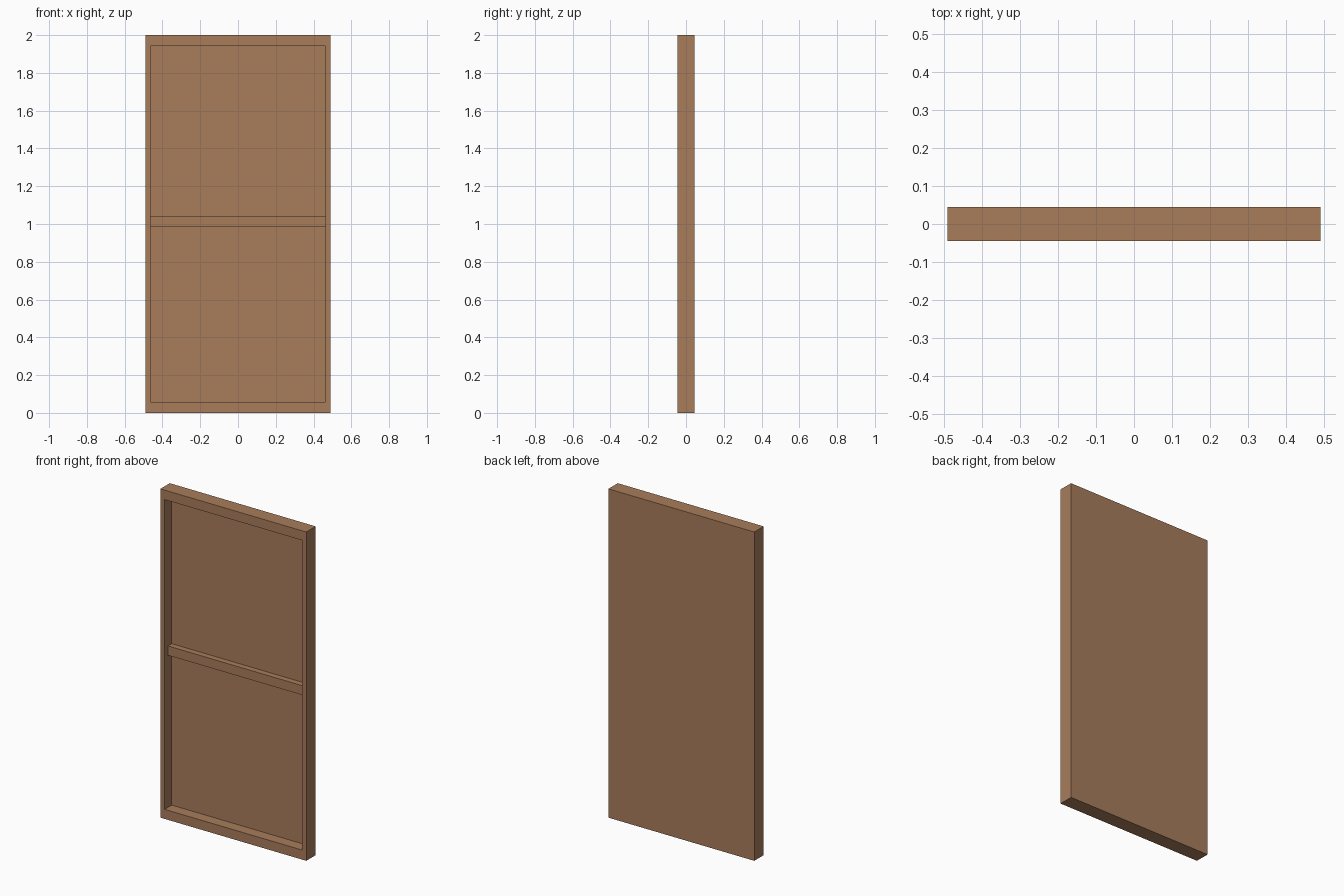
import bpy
import bmesh
from mathutils import Vector

cube = bpy.data.objects.get("Cube")
if cube:
    bpy.data.objects.remove(cube, do_unlink=True)

HALF_W, HALF_D, HEIGHT = 0.491, 0.045, 2.0
OPEN_X, MARGIN_Z = 0.462, 0.058      # opening half width, rail height
PANEL_Y = 0.023                      # front of the back panel
BAR_Y, BAR_LOW, BAR_TOP = -0.013, 0.983, 1.04

wood = bpy.data.materials.new("brown wood")
wood.use_nodes = True
colour = (0.392, 0.205, 0.105, 1)
wood.diffuse_color = colour
wood.node_tree.nodes["Principled BSDF"].inputs["Base Color"].default_value = colour


def box(bm, low, high):
    low, high = Vector(low), Vector(high)
    verts = bmesh.ops.create_cube(bm, size=1)["verts"]
    for v in verts:
        v.co = (low + high) / 2 + v.co * (high - low)


def add_object(name, bm):
    mesh = bpy.data.meshes.new(name)
    bm.to_mesh(mesh)
    bm.free()
    mesh.materials.append(wood)
    obj = bpy.data.objects.new(name, mesh)
    bpy.context.collection.objects.link(obj)
    return obj


# Shallow case: a slab whose front is inset and pushed back to the panel
bm = bmesh.new()
box(bm, (-HALF_W, -HALF_D, 0), (HALF_W, HALF_D, HEIGHT))
bm.normal_update()
front = min(bm.faces, key=lambda f: f.calc_center_median().y)
bmesh.ops.inset_region(bm, faces=[front], thickness=0.02)
for v in front.verts:
    v.co.x = OPEN_X if v.co.x > 0 else -OPEN_X
    v.co.z = HEIGHT - MARGIN_Z if v.co.z > 1 else MARGIN_Z
pushed = bmesh.ops.extrude_discrete_faces(bm, faces=[front])["faces"][0]
for v in pushed.verts:
    v.co.y = PANEL_Y
bmesh.ops.recalc_face_normals(bm, faces=bm.faces)
add_object("frame_and_back_panel", bm)

# Crossbar between the side walls, set back from the front
bm = bmesh.new()
box(bm, (-OPEN_X, BAR_Y, BAR_LOW), (OPEN_X, PANEL_Y, BAR_TOP))
add_object("middle_crossbar", bm)
